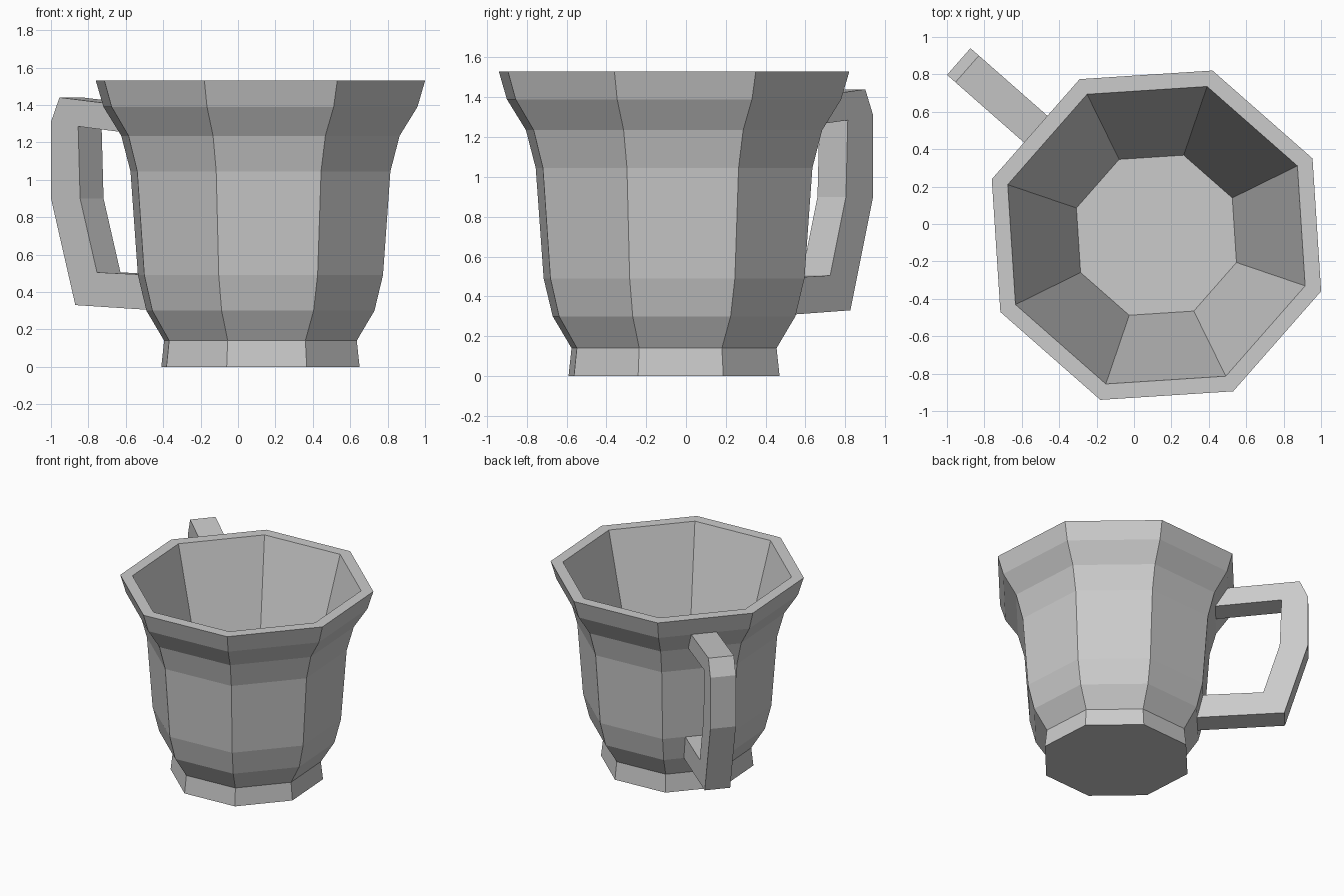
import bpy, bmesh
from math import sin, cos, radians

if "Cube" in bpy.data.objects:
    bpy.data.objects.remove(bpy.data.objects["Cube"])

CX, CY = 0.12, -0.06          # cup axis
START = radians(-18.8)        # angle of the first octagon corner
HANDLE = radians(138.7)       # handle sits on the middle of a face
SIDES = 8


def finish(bm, name):
    bmesh.ops.recalc_face_normals(bm, faces=bm.faces)
    mesh = bpy.data.meshes.new(name)
    bm.to_mesh(mesh)
    bm.free()
    obj = bpy.data.objects.new(name, mesh)
    bpy.context.collection.objects.link(obj)
    return obj


def lathe(name, profile):
    bm = bmesh.new()
    rings = []
    for r, z in profile:
        angles = [START + radians(360 / SIDES) * i for i in range(SIDES)]
        rings.append([bm.verts.new((CX + r * cos(a), CY + r * sin(a), z)) for a in angles])
    for a, b in zip(rings, rings[1:]):
        for i in range(SIDES):
            j = (i + 1) % SIDES
            bm.faces.new((a[i], a[j], b[j], b[i]))
    bm.faces.new(rings[0])
    bm.faces.new(rings[-1])
    return finish(bm, name)


# Cup: foot, flared outer wall, rim, straight inner wall and floor
lathe("cup", [(0.56, 0), (0.544, 0.14), (0.644, 0.30), (0.692, 0.49),
              (0.734, 1.045), (0.786, 1.235), (0.887, 1.39), (0.93, 1.53),
              (0.84, 1.53), (0.452, 0.14)])

# Handle: outer and inner paths (distance from axis, height), given thickness
outer = [(0.81, 1.39), (1.347, 1.44), (1.407, 1.31), (1.407, 0.90), (1.234, 0.33), (0.58, 0.298)]
inner = [(0.715, 1.237), (1.214, 1.285), (1.214, 1.285), (1.20, 0.90), (1.08, 0.505), (0.63, 0.488)]
half = 0.095


def place(bm, s, z, t):
    c, n = cos(HANDLE), sin(HANDLE)
    return bm.verts.new((CX + s * c - t * n, CY + s * n + t * c, z))


bm = bmesh.new()
rings = [[place(bm, *o, half), place(bm, *o, -half), place(bm, *i, -half), place(bm, *i, half)]
         for o, i in zip(outer, inner)]
for a, b in zip(rings, rings[1:]):
    for i in range(4):
        j = (i + 1) % 4
        bm.faces.new((a[i], a[j], b[j], b[i]))
bm.faces.new(rings[0])
bm.faces.new(rings[-1])
bmesh.ops.remove_doubles(bm, verts=bm.verts, dist=0.0005)
finish(bm, "handle")
